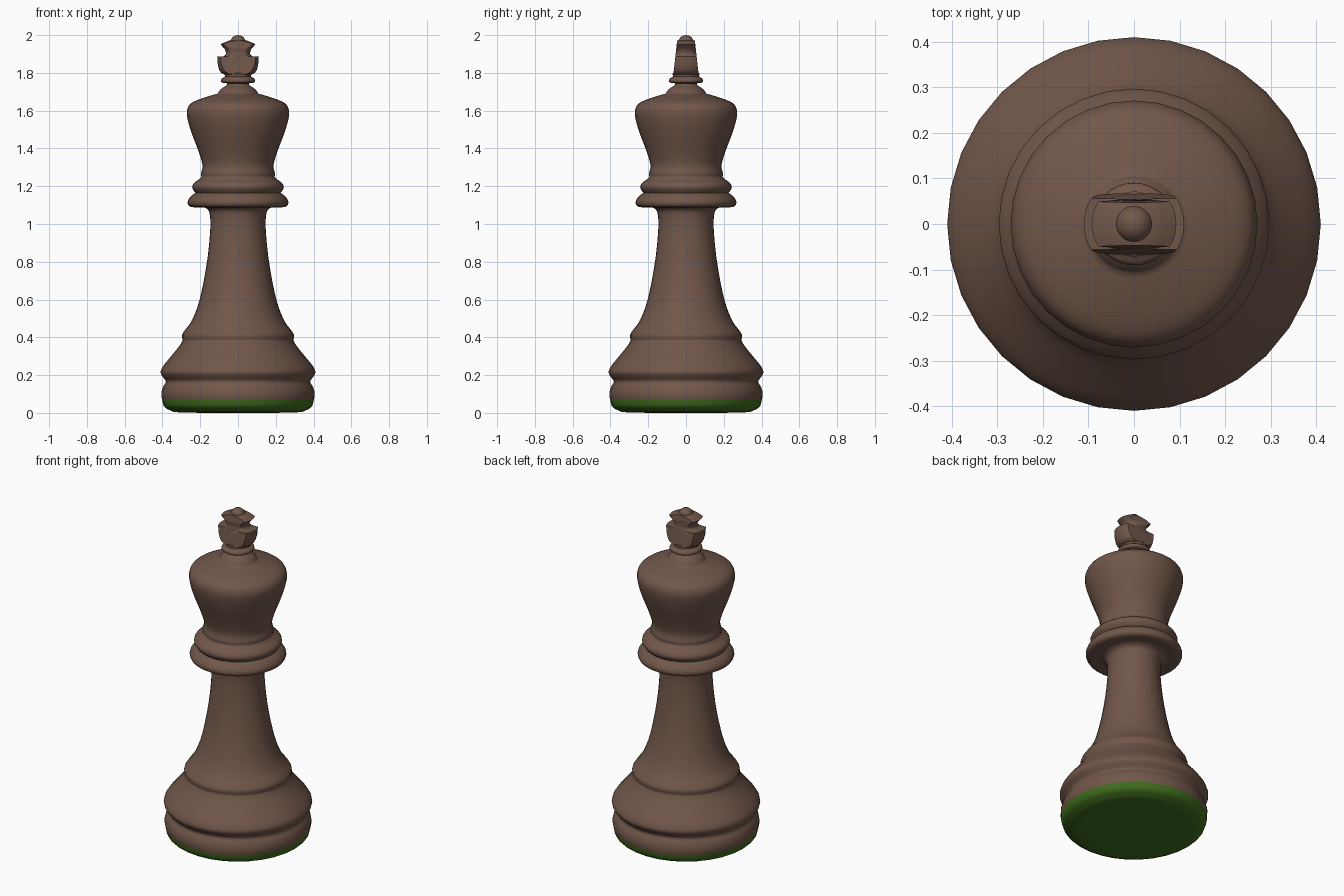
import bpy, bmesh, math
from mathutils import Vector

if "Cube" in bpy.data.objects:
    bpy.data.objects.remove(bpy.data.objects["Cube"])

SIDES = 32


def material(name, rgb):
    m = bpy.data.materials.new(name)
    m.diffuse_color = (*rgb, 1)
    m.use_nodes = True
    m.node_tree.nodes["Principled BSDF"].inputs["Base Color"].default_value = m.diffuse_color
    return m


wood = material("dark_wood", (0.165, 0.095, 0.068))
felt = material("green_felt", (0.05, 0.15, 0.012))


def smooth_curve(pts, steps=3):
    """Catmull-Rom curve through (radius, height) points."""
    p = [Vector(q) for q in pts]
    p = [p[0]] + p + [p[-1]]
    out = []
    for a, b, c, d in zip(p, p[1:], p[2:], p[3:]):
        for i in range(steps):
            t = i / steps
            v = 0.5 * (2 * b + (c - a) * t + (2 * a - 5 * b + 4 * c - d) * t * t
                       + (3 * b - a - 3 * c + d) * t ** 3)
            out.append((max(v.x, 0), v.y))
    return out + [pts[-1]]


def lathe(name, sections, mat, planes=()):
    """Revolve curve sections (creases between them); optionally slice by planes."""
    prof = []
    for s in sections:
        c = smooth_curve(s)
        prof += c[1:] if prof and prof[-1] == c[0] else c
    bm = bmesh.new()
    vs = [bm.verts.new((r, 0, z)) for r, z in prof]
    es = [bm.edges.new(e) for e in zip(vs, vs[1:])]
    bmesh.ops.spin(bm, geom=vs + es, axis=(0, 0, 1), cent=(0, 0, 0),
                   angle=2 * math.pi, steps=SIDES, use_merge=True)
    bmesh.ops.remove_doubles(bm, verts=bm.verts, dist=1e-5)
    for co, no in planes:
        cut = bmesh.ops.bisect_plane(bm, geom=bm.verts[:] + bm.edges[:] + bm.faces[:],
                                     plane_co=co, plane_no=no, clear_outer=True)
        edges = [g for g in cut["geom_cut"] if isinstance(g, bmesh.types.BMEdge)]
        bmesh.ops.holes_fill(bm, edges=edges, sides=0)
    bmesh.ops.recalc_face_normals(bm, faces=bm.faces)
    me = bpy.data.meshes.new(name)
    bm.to_mesh(me)
    bm.free()
    me.materials.append(mat)
    ob = bpy.data.objects.new(name, me)
    bpy.context.collection.objects.link(ob)
    bpy.ops.object.select_all(action='DESELECT')
    ob.select_set(True)
    bpy.context.view_layer.objects.active = ob
    bpy.ops.object.shade_smooth_by_angle(angle=math.radians(50))
    return ob


# felt pad under the base
lathe("felt_pad", [[(0, 0), (0.3, 0.002), (0.36, 0.014), (0.392, 0.035), (0.402, 0.07)]], felt)

# base, stem, collar rings and head in one turned body
lathe("turned_body", [
    [(0.402, 0.07), (0.406, 0.10), (0.398, 0.135), (0.382, 0.165), (0.398, 0.19),
     (0.41, 0.215), (0.395, 0.25), (0.35, 0.305), (0.31, 0.355), (0.293, 0.385)],
    [(0.293, 0.385), (0.297, 0.41), (0.285, 0.433), (0.25, 0.48), (0.215, 0.56),
     (0.185, 0.68), (0.16, 0.83), (0.147, 0.97), (0.148, 1.04), (0.158, 1.075), (0.185, 1.09)],
    [(0.185, 1.09), (0.25, 1.09), (0.267, 1.115), (0.252, 1.145), (0.225, 1.165)],
    [(0.225, 1.165), (0.242, 1.19), (0.235, 1.215), (0.205, 1.238), (0.194, 1.25)],
    [(0.194, 1.25), (0.195, 1.27), (0.188, 1.31), (0.207, 1.38), (0.245, 1.48),
     (0.268, 1.56), (0.268, 1.61), (0.24, 1.645), (0.16, 1.675), (0.108, 1.69)],
    [(0.108, 1.69), (0.09, 1.715), (0.06, 1.735), (0.06, 1.745)],
    [(0.06, 1.745), (0.088, 1.75), (0.088, 1.768), (0.07, 1.78), (0.066, 1.80), (0, 1.80)],
], wood)

# finial: turned cross outline, sliced to leaning flat faces front and back
faces = [((0, s * 0.067, 1.79), (0, s, 0.11)) for s in (-1, 1)]
lathe("cross_finial", [
    [(0, 1.788), (0.062, 1.788)],
    [(0.062, 1.788), (0.092, 1.803), (0.106, 1.84), (0.11, 1.888)],
    [(0.11, 1.888), (0.078, 1.888)],
    [(0.078, 1.888), (0.064, 1.9), (0.07, 1.925), (0.093, 1.951)],
    [(0.093, 1.951), (0.05, 1.97), (0, 1.976)],
], wood, faces)

# small ball on top
lathe("top_ball", [[(0.041 * math.sin(i * math.pi / 8), 1.959 - 0.041 * math.cos(i * math.pi / 8))
                    if 0 < i < 8 else (0, 1.959 + (0.041 if i else -0.041)) for i in range(9)]], wood)
